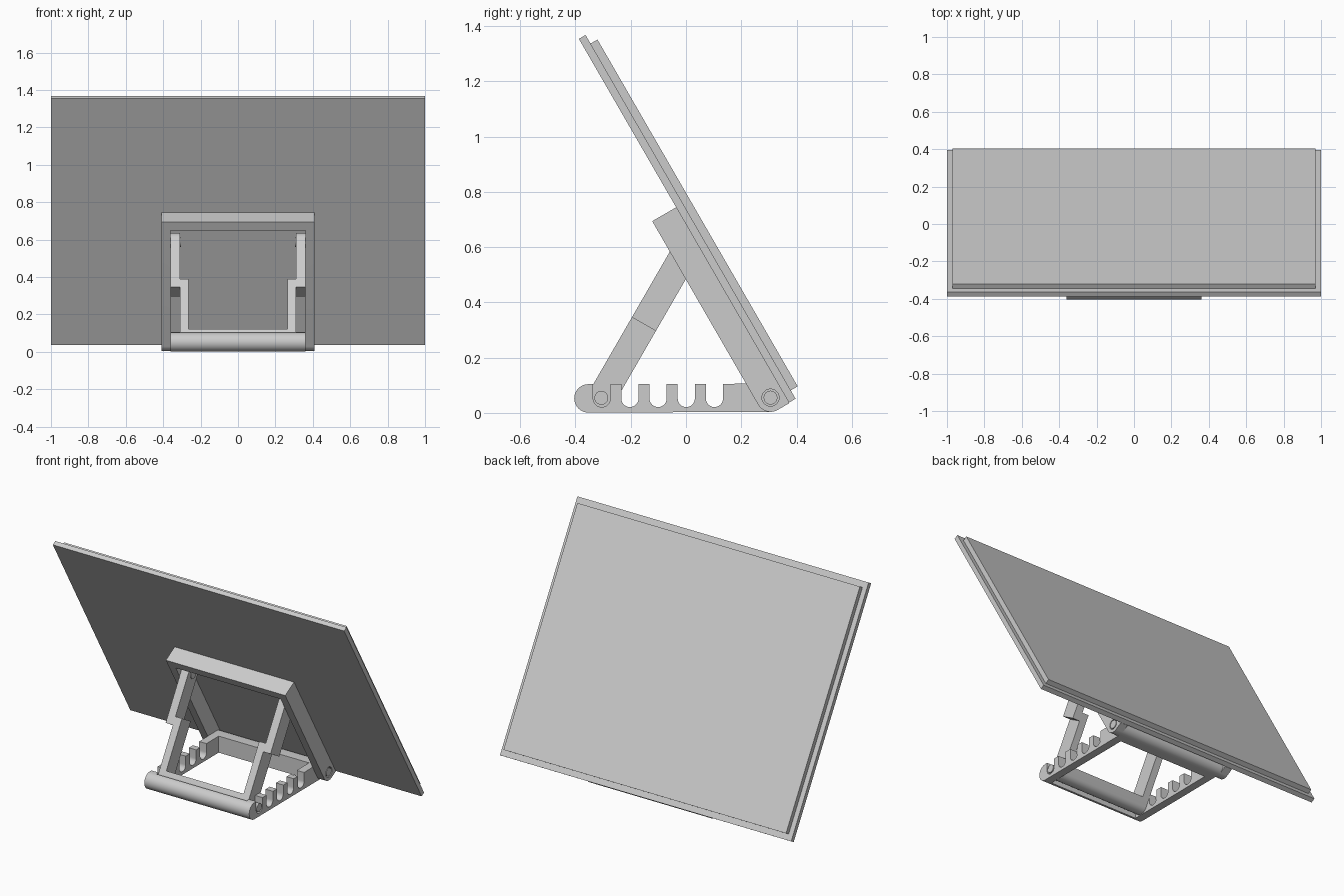
import bpy, bmesh, math

if "Cube" in bpy.data.objects:
    bpy.data.objects.remove(bpy.data.objects["Cube"])

grey = bpy.data.materials.new("light_grey")
grey.diffuse_color = (0.6, 0.6, 0.6, 1)
grey.use_nodes = True
grey.node_tree.nodes["Principled BSDF"].inputs["Base Color"].default_value = grey.diffuse_color

C, S = 0.5, math.sqrt(3) / 2
R = 0.0515                       # rounding of bars and legs


def panel_yz(n, u):              # panel axes: n = panel normal, u = up the slope
    return (S * n - C * u, C * n + S * u)


def strut_yz(m, s):              # strut axes: m = across, s = up the strut
    return (S * m + C * s, -C * m + S * s)


def arc(cx, cy, r, a0, a1, n=16):
    return [(cx + r * math.cos(math.radians(a0 + (a1 - a0) * i / n)),
             cy + r * math.sin(math.radians(a0 + (a1 - a0) * i / n))) for i in range(n + 1)]


def box(a0, a1, b0, b1):
    return [(a0, b0), (a1, b0), (a1, b1), (a0, b1)]


def extrude(name, x0, x1, pts, axes=None):
    """Extrude a side profile along x."""
    if axes:
        pts = [axes(*p) for p in pts]
    bm = bmesh.new()
    f = bm.faces.new([bm.verts.new((x0, y, z)) for y, z in pts])
    ext = bmesh.ops.extrude_face_region(bm, geom=[f])["geom"]
    bmesh.ops.translate(bm, vec=(x1 - x0, 0, 0),
                        verts=[v for v in ext if isinstance(v, bmesh.types.BMVert)])
    bmesh.ops.recalc_face_normals(bm, faces=bm.faces)
    me = bpy.data.meshes.new(name)
    bm.to_mesh(me)
    bm.free()
    me.materials.append(grey)
    ob = bpy.data.objects.new(name, me)
    bpy.context.collection.objects.link(ob)
    return ob


def finish(ob, cutters=()):
    """Subtract the cutters, then smooth the round faces only."""
    bpy.ops.object.select_all(action='DESELECT')
    bpy.context.view_layer.objects.active = ob
    ob.select_set(True)
    for c in cutters:
        mod = ob.modifiers.new("cut", 'BOOLEAN')
        mod.operation, mod.solver, mod.object = 'DIFFERENCE', 'EXACT', c
        bpy.ops.object.modifier_apply(modifier=mod.name)
        bpy.data.objects.remove(c)
    bpy.ops.object.shade_smooth_by_angle(angle=math.radians(30))


# Panel: backing board and slightly smaller front sheet
finish(extrude("backing_board", -1, 1, box(0.341, 0.369, -0.154, 1.366), panel_yz))
finish(extrude("front_sheet", -0.97, 0.97, box(0.369, 0.398, -0.119, 1.33), panel_yz))

# Hinged frame behind the panel, rounded at its lower front corner
N, U = 0.2925, -0.105            # rear hinge in panel axes
PY, PZ = panel_yz(N, U)
frame = [(0.341, U - R), (0.341, 0.662), (N - R, 0.662)] + arc(N, U, R, 180, 270)
cuts = [extrude("cutter", -0.36, 0.36, box(0.1, 0.341, -0.3, 0.61), panel_yz)]
for sx in (-1, 1):
    cuts.append(extrude("cutter", sx * 0.35, sx * 0.45, arc(PY, PZ, 0.031, 0, 345, 23)))
finish(extrude("hinge_frame", -0.41, 0.41, frame, panel_yz), cuts)

# Base: rail profile with five U notches, opened out in the middle
FY = -0.305                      # first notch
top = 2 * R + 0.002
base = arc(FY - 0.048, R + 0.001, R, 270, 90)
for i in range(5):
    c = FY + i * 0.102
    base += [(c - 0.031, top)] + arc(c, 0.052, 0.031, 180, 360) + [(c + 0.031, top)]
base += arc(PY, PZ, R, 90, -90)
finish(extrude("notched_base", -0.36, 0.36, base),
       [extrude("cutter", -0.31, 0.31, box(-0.357, 0.253, -0.1, 0.2))])

# Strut: stepped U-shaped leg with rounded ends
M, S0, S1 = -0.2925, -0.106, 0.507
leg = arc(M, S1, 0.05, 0, 180) + arc(M, S0, 0.05, 180, 360)
cuts = [extrude("cutter", -0.265, 0.265, box(-0.5, 0, -0.056, 0.26), strut_yz),
        extrude("cutter", -0.31, 0.31, box(-0.5, 0, 0.252, 0.7), strut_yz)]
for sx in (-1, 1):
    cuts.append(extrude("cutter", sx * 0.31, sx * 0.5, box(-0.5, 0, -0.3, 0.202), strut_yz))
finish(extrude("prop_strut", -0.36, 0.36, leg, strut_yz), cuts)

# Pins: strut foot in the notch, strut top, rear hinge
strut_top = strut_yz(M, S1)
for side, sx in (("left", -1), ("right", 1)):
    for name, (y, z), x0, x1 in (("foot_pin", strut_yz(M, S0), 0.30, 0.36),
                                 ("top_pin", strut_top, 0.305, 0.37),
                                 ("hinge_pin", (PY, PZ), 0.35, 0.41)):
        finish(extrude(f"{name}_{side}", sx * x0, sx * x1, arc(y, z, 0.025, 0, 345, 23)))
